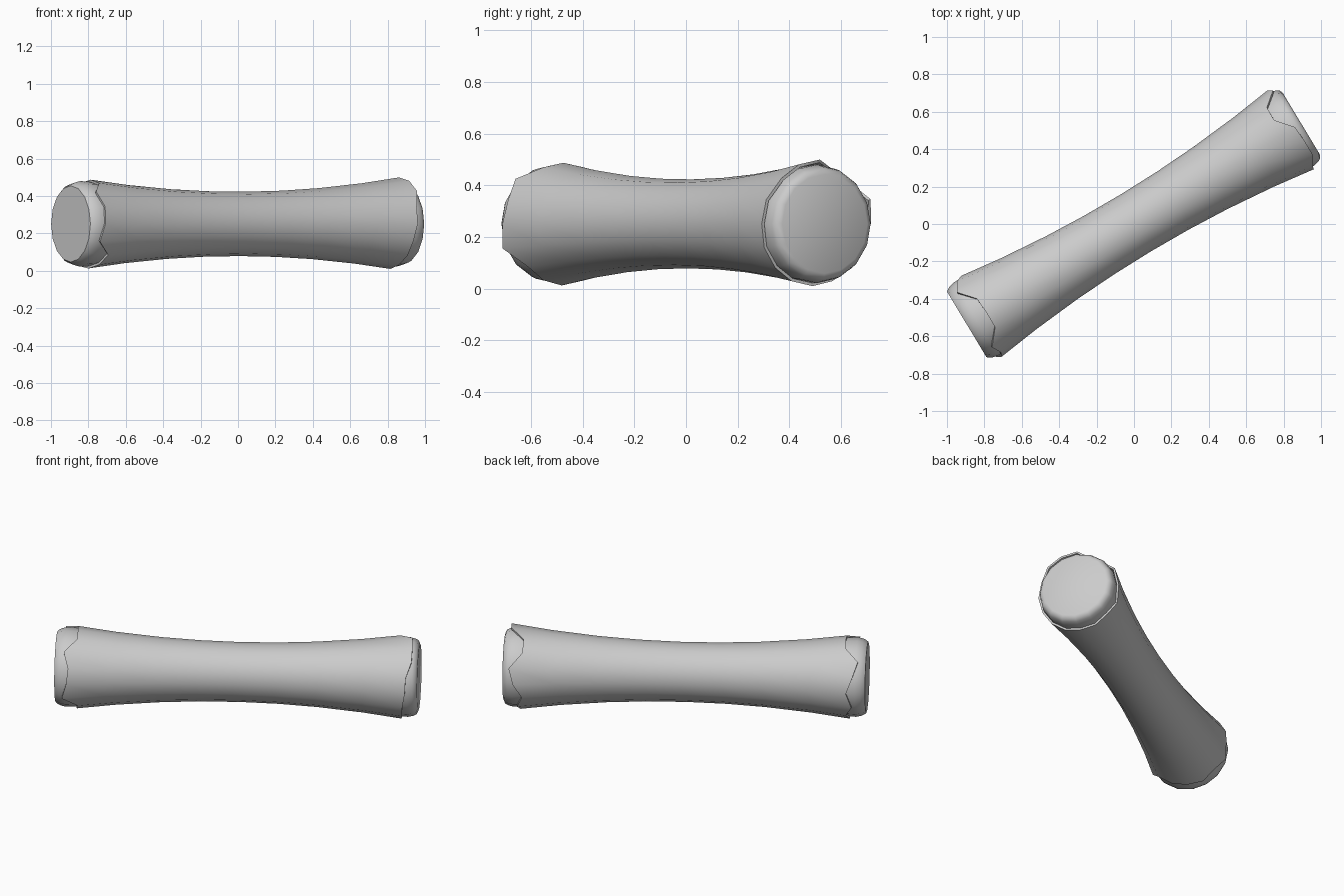
import bpy, bmesh
from math import cos, sin, pi, radians
from mathutils import Matrix

if "Cube" in bpy.data.objects:
    bpy.data.objects.remove(bpy.data.objects["Cube"])

N = 16
ZC = 0.251
PLACE = Matrix.Translation((0, 0, ZC)) @ Matrix.Rotation(radians(31), 4, 'Z')

# ragged edge positions of the outer layer, going around each end
LEFT = [.935, .97, 1.0, .926, .92, .921, .99, .963,
        .973, .998, .91, .92, .933, .95, .93, .966]
RIGHT = [.98, 1.005, .93, .928, 1.005, 1.01, 1.01, .979,
         .975, .96, .955, .945, .95, .945, .96, .93]


def radius(s):
    return 0.172 + 0.076 * s * s


def loft(name, rings, cap_last=False):
    """Each ring is a list of (position along axis, radius), one per side."""
    bm = bmesh.new()
    loops = []
    for ring in rings:
        loops.append([bm.verts.new((s, r * cos(2 * pi * k / N), r * sin(2 * pi * k / N)))
                      for k, (s, r) in enumerate(ring)])
    for a, b in zip(loops, loops[1:]):
        for k in range(N):
            j = (k + 1) % N
            bm.faces.new((a[k], a[j], b[j], b[k]))
    if cap_last:
        bm.faces.new(loops[-1])
    bmesh.ops.recalc_face_normals(bm, faces=bm.faces[:])
    bm.transform(PLACE)
    me = bpy.data.meshes.new(name)
    bm.to_mesh(me)
    bm.free()
    ob = bpy.data.objects.new(name, me)
    bpy.context.collection.objects.link(ob)
    bpy.ops.object.select_all(action='DESELECT')
    ob.select_set(True)
    bpy.context.view_layer.objects.active = ob
    bpy.ops.object.shade_smooth_by_angle(angle=radians(40))
    return ob


# outer layer: waisted tube with ragged ends folded inwards
T = 0.012
rings = [[(-s + 0.05, radius(s - 0.05) - T) for s in LEFT],
         [(-s, radius(s) - T) for s in LEFT]]
for f in (0, .12, .26, .38, .5, .62, .74, .88, 1):
    ring = []
    for l, r in zip(LEFT, RIGHT):
        s = -l + (l + r) * f
        ring.append((s, radius(s)))
    rings.append(ring)
rings += [[(s, radius(s) - T) for s in RIGHT],
          [(s - 0.05, radius(s - 0.05) - T) for s in RIGHT]]
loft("outer_layer", rings)

# inner core: rounded shoulder and flat face at each end
for name, sign, face in (("left_core_end", -1, 0.204), ("right_core_end", 1, 0.192)):
    profile = [(.86, .212), (.93, .226), (.985, .229), (1.015, .222),
               (1.034, .212), (1.043, face)]
    loft(name, [[(sign * s, r)] * N for s, r in profile], cap_last=True)
